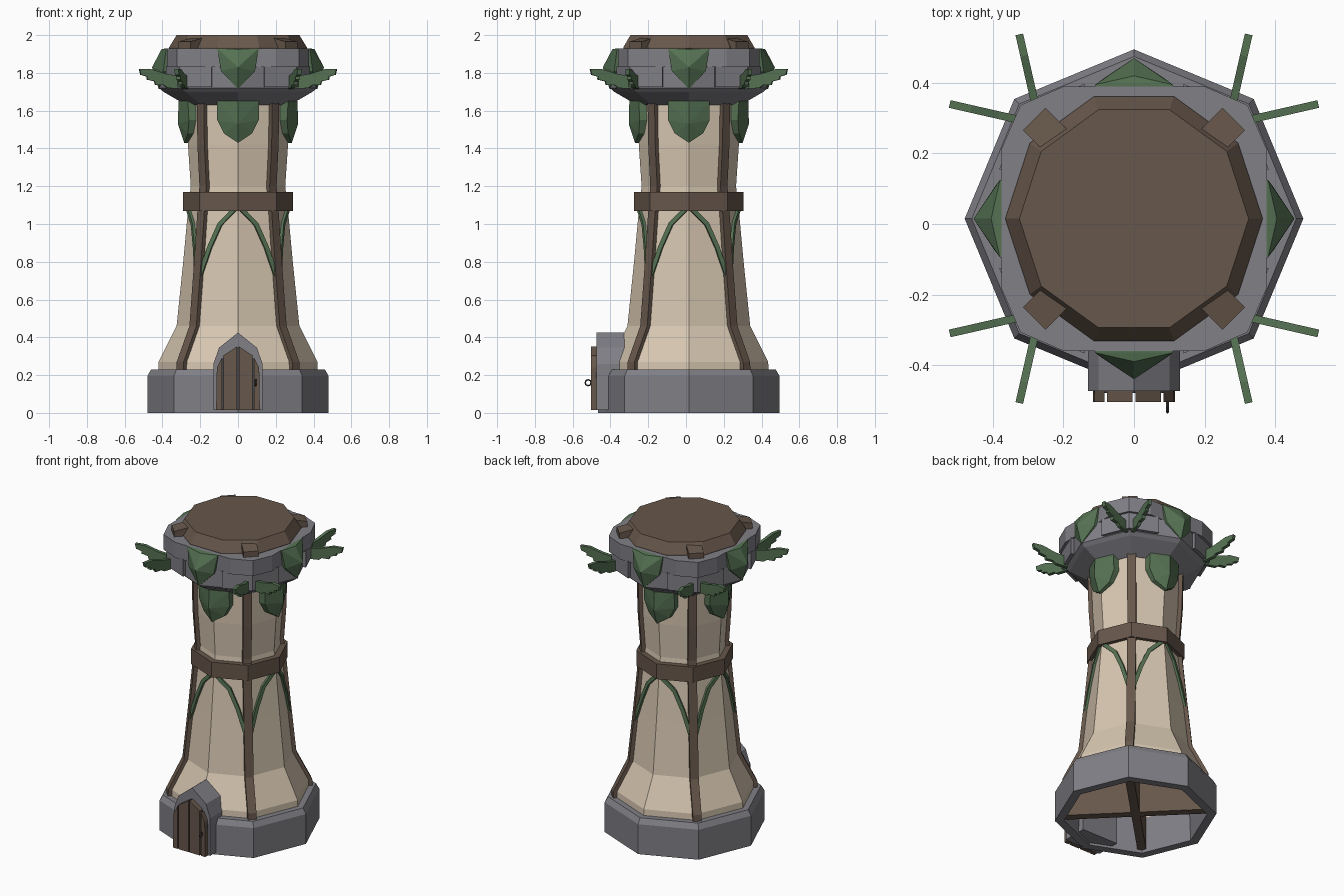
import bpy, bmesh, math
from mathutils import Vector, Matrix

if "Cube" in bpy.data.objects:
    bpy.data.objects.remove(bpy.data.objects["Cube"])

CY = 0.015  # tower axis sits slightly behind the origin because of the door


def mat(name, r, g, b):
    m = bpy.data.materials.new(name)
    m.diffuse_color = (r, g, b, 1)
    m.use_nodes = True
    m.node_tree.nodes["Principled BSDF"].inputs["Base Color"].default_value = m.diffuse_color
    return m


STONE = mat("grey stone", 0.215, 0.215, 0.24)
PLASTER = mat("cream plaster", 0.68, 0.57, 0.44)
WOOD = mat("brown wood", 0.135, 0.095, 0.07)
LEAF = mat("leaf green", 0.09, 0.165, 0.085)
IRON = mat("dark iron", 0.06, 0.06, 0.065)


def finish(name, bm, material, recalc=True):
    if recalc:
        bmesh.ops.recalc_face_normals(bm, faces=bm.faces)
    bm.transform(Matrix.Translation((0, CY, 0)))
    me = bpy.data.meshes.new(name)
    bm.to_mesh(me)
    bm.free()
    me.materials.append(material)
    ob = bpy.data.objects.new(name, me)
    bpy.context.collection.objects.link(ob)
    return ob


def lathe(name, profile, sides, material, cap_bottom=True, cap_top=True, closed=False):
    """Stack of regular polygon rings with corners on the x axis; profile is (radius, z)."""
    bm = bmesh.new()
    rings = [[bm.verts.new((r * math.cos(2 * math.pi * i / sides),
                            r * math.sin(2 * math.pi * i / sides), z))
              for i in range(sides)] for r, z in profile]
    pairs = list(zip(rings, rings[1:])) + ([(rings[-1], rings[0])] if closed else [])
    for a, b in pairs:
        for i in range(sides):
            j = (i + 1) % sides
            bm.faces.new((a[i], a[j], b[j], b[i]))
    if cap_bottom and not closed:
        bm.faces.new(rings[0][::-1])
    if cap_top and not closed:
        bm.faces.new(rings[-1])
    return finish(name, bm, material)


def prism(bm, outline, offset):
    """Extrude a planar loop of 3D points by an offset vector."""
    off = Vector(offset)
    a = [bm.verts.new(Vector(p)) for p in outline]
    b = [bm.verts.new(Vector(p) + off) for p in outline]
    n = len(a)
    bm.faces.new(a[::-1])
    bm.faces.new(b)
    for i in range(n):
        j = (i + 1) % n
        bm.faces.new((a[i], a[j], b[j], b[i]))


def turn(p, k, step=math.pi / 2):
    return Matrix.Rotation(k * step, 3, 'Z') @ Vector(p)


# Tower body and stone foot
BODY = [(0.43, 0.0), (0.42, 0.27), (0.325, 0.46), (0.29, 0.8), (0.265, 1.07),
        (0.25, 1.2), (0.265, 1.42), (0.27, 1.66)]


def body_radius(z):
    for (r0, z0), (r1, z1) in zip(BODY, BODY[1:]):
        if z <= z1:
            return r0 + (r1 - r0) * (z - z0) / (z1 - z0)
    return BODY[-1][0]


lathe("tower_wall", BODY, 8, PLASTER, cap_bottom=False)
lathe("stone_foot", [(0.425, 0), (0.48, 0), (0.48, 0.195), (0.46, 0.23), (0.415, 0.23)],
      8, STONE, closed=True)

# Corner timbers: two crossed boards running through the hollow tower
for s, name in ((1, "timber_cross_a"), (-1, "timber_cross_b")):
    d = Vector((1, s, 0)).normalized()
    n = Vector((-s, 1, 0)).normalized()
    side = [(r + 0.013, max(z, 0.02)) for r, z in BODY]
    loop = [d * r + Vector((0, 0, z)) for r, z in side]
    loop += [d * -r + Vector((0, 0, z)) for r, z in reversed(side)]
    bm = bmesh.new()
    prism(bm, [p - n * 0.026 for p in loop], n * 0.052)
    finish(name, bm, WOOD)

lathe("wooden_band", [(0.29, 1.07), (0.29, 1.17)], 8, WOOD)

# Vines arching on each wall face from a timber up to the band
bm = bmesh.new()
for k in range(4):
    for s in (-1, 1):
        pts = []
        for t, z in ((0.06, 0.73), (0.27, 0.88), (0.52, 1.0), (0.93, 1.08)):
            r = body_radius(z)
            a = Vector((r * math.sqrt(0.5), s * r * math.sqrt(0.5), 0))
            p = a.lerp(Vector((r, 0, 0)), t)
            p.z = z
            pts.append(turn(p, k))
        out = turn((math.cos(math.pi / 8), s * math.sin(math.pi / 8), 0), k)
        flat = out.cross(Vector((0, 0, 1)))
        across = (flat * (1 if flat.dot(pts[-1] - pts[0]) > 0 else -1) - Vector((0, 0, 0.6))).normalized()
        lo = [p - across * 0.012 - out * 0.008 for p in pts]
        hi = [p + across * 0.012 - out * 0.008 for p in pts]
        prism(bm, lo + hi[::-1], out * 0.022)
finish("wall_vines", bm, LEAF)

# Corbel and crown
lathe("stone_corbel", [(0.275, 1.63), (0.395, 1.70), (0.418, 1.72), (0.418, 1.83), (0.40, 1.85)],
      8, STONE)
bm = bmesh.new()
for k in range(4):
    quad = [(0.382, 0.14), (0.311, 0.311), (0.14, 0.382), (0.1, 0.1)]
    prism(bm, [turn((x, y, 1.725), k) for x, y in quad], (0, 0, 0.11))
finish("corner_blocks", bm, STONE)
bm = bmesh.new()
crown = [turn((x, y, 1.83), k) for k in range(4)
         for x, y in ((0.375, -0.2), (0.375, 0.2), (0.322, 0.322))]
prism(bm, crown, (0, 0, 0.1))
finish("stone_crown", bm, STONE)

# Wooden roof deck and pegs
lathe("roof_deck", [(0.365, 1.92), (0.365, 1.935), (0.325, 2.0)], 10, WOOD)
bm = bmesh.new()
for k in range(4):
    peg = [(0.31, -0.045, 1.9), (0.4, -0.045, 1.9), (0.4, -0.045, 1.965), (0.31, -0.045, 1.985)]
    prism(bm, [turn(p, k + 0.5) for p in peg], turn((0, 0.09, 0), k + 0.5))
finish("roof_pegs", bm, WOOD)


# Ridged leaf shields: half outline of (half width, z, radius), mirrored and hulled
def shields(name, points, back):
    for k in range(4):
        bm = bmesh.new()
        for w, z, r in points:
            for y in ({w, -w} if w else {0}):
                bm.verts.new(turn((r, y, z), k))
                bm.verts.new(turn((back, y, z), k))
        res = bmesh.ops.convex_hull(bm, input=bm.verts)
        junk = {e for e in res["geom_interior"] + res["geom_unused"]
                if isinstance(e, bmesh.types.BMVert)}
        bmesh.ops.delete(bm, geom=list(junk), context='VERTS')
        finish(f"{name}_{k + 1}", bm, LEAF)


shields("wall_leaf", [(0.11, 1.65, 0.265), (0.11, 1.55, 0.26), (0.075, 1.48, 0.265),
                      (0, 1.65, 0.315), (0, 1.53, 0.318), (0, 1.43, 0.285)], 0.21)
shields("crown_leaf", [(0.11, 1.93, 0.38), (0.09, 1.81, 0.395), (0, 1.925, 0.405),
                       (0, 1.83, 0.455), (0, 1.715, 0.42)], 0.34)

# Paired feathered leaf wings at the four corners
wing = [(0, 1.74), (0.03, 1.78), (0.12, 1.795), (0.2, 1.82), (0.262, 1.82), (0.255, 1.79),
        (0.22, 1.78), (0.222, 1.765), (0.18, 1.755), (0.175, 1.735), (0.13, 1.735),
        (0.11, 1.72), (0.03, 1.715)]
bm = bmesh.new()
for k in range(4):
    for d in (Vector((0.975, 0.222, 0)), Vector((0.222, 0.975, 0))):
        n = Vector((-d.y, d.x, 0))
        loop = [turn(Vector((0.267, 0.267, z)) + d * u - n * 0.011, k) for u, z in wing]
        prism(bm, loop, turn(n * 0.022, k))
finish("leaf_wings", bm, LEAF)

# Door frame
half = [(0.13, 0.015), (0.13, 0.26), (0.1, 0.345), (0, 0.425)]
arch = half + [(-x, z) for x, z in reversed(half[:3])]
bm = bmesh.new()
prism(bm, [(x, -0.488, z) for x, z in arch], (0, 0.16, 0))
finish("door_frame", bm, STONE)

# Door boards, with narrow gaps between them, and a thin dark backing
bm = bmesh.new()
for s in (-1, 1):
    for board in ([(0.004, 0.015), (0.076, 0.015), (0.076, 0.305), (0.004, 0.352)],
                  [(0.084, 0.015), (0.116, 0.015), (0.112, 0.24), (0.084, 0.295)]):
        prism(bm, [(s * x, -0.519, z) for x, z in board], (0, 0.035, 0))
finish("door_boards", bm, WOOD)
bm = bmesh.new()
prism(bm, [(x * 0.87, -0.494, 0.015 + (z - 0.015) * 0.82) for x, z in arch], (0, 0.009, 0))
finish("door_backing", bm, IRON)

# Door handle
bpy.ops.mesh.primitive_torus_add(major_segments=8, minor_segments=4, major_radius=0.016,
                                 minor_radius=0.004, location=(0.095, -0.518, 0.16),
                                 rotation=(0, math.pi / 2, 0))
handle = bpy.context.object
handle.name = "door_handle"
handle.data.materials.append(IRON)
